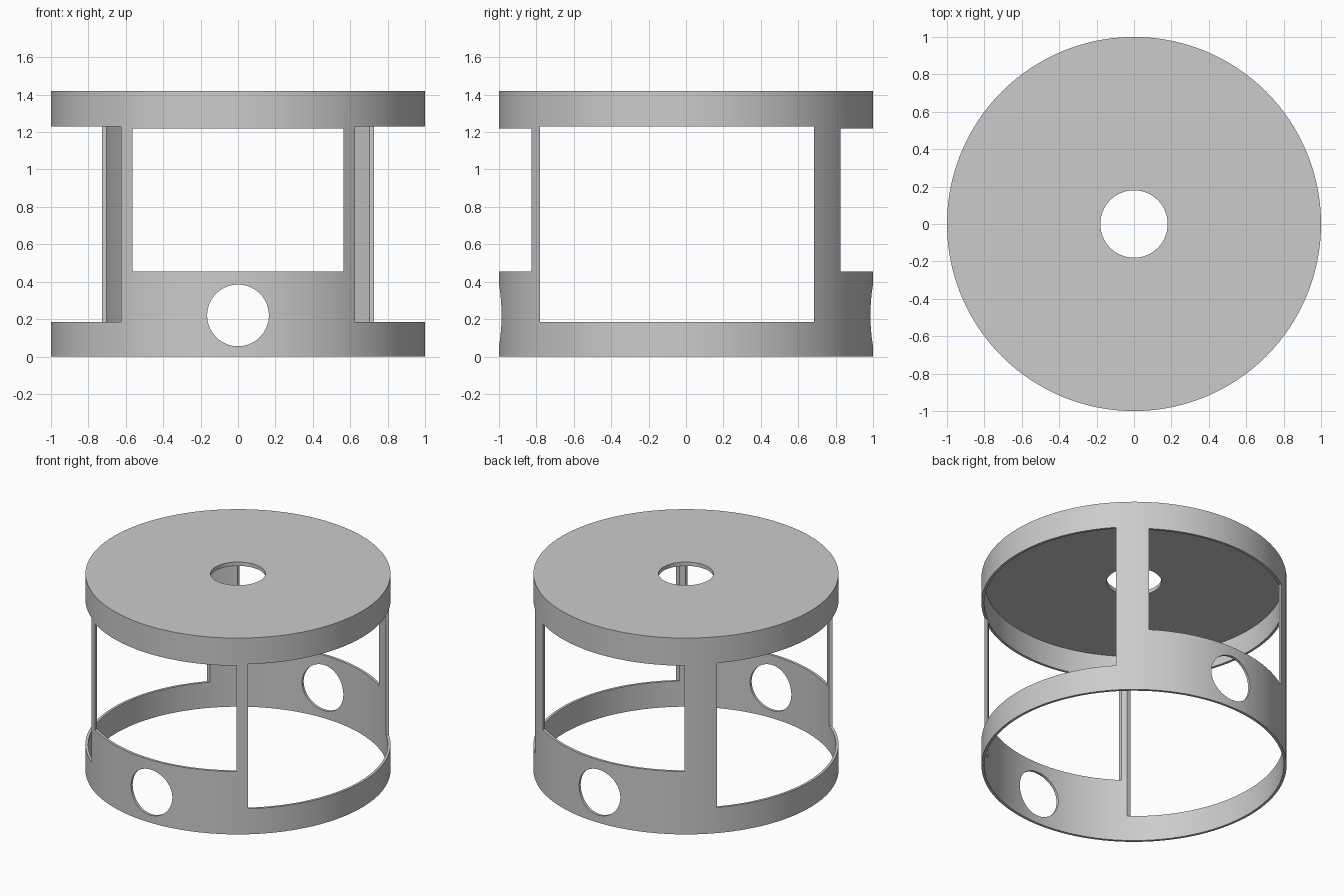
import bpy
import bmesh
import math
from mathutils import Matrix

old = bpy.data.objects.get("Cube")
if old:
    bpy.data.objects.remove(old, do_unlink=True)

HEIGHT, RADIUS, WALL, LID, BORE = 1.42, 1.0, 0.018, 0.028, 0.18
SEGMENTS = 128

grey = bpy.data.materials.new("plain_grey")
grey.use_nodes = True
colour = (0.6, 0.6, 0.6, 1)
grey.diffuse_color = colour
grey.node_tree.nodes["Principled BSDF"].inputs["Base Color"].default_value = colour


def make_object(name, bm):
    bmesh.ops.recalc_face_normals(bm, faces=bm.faces)
    mesh = bpy.data.meshes.new(name)
    bm.to_mesh(mesh)
    bm.free()
    mesh.materials.append(grey)
    obj = bpy.data.objects.new(name, mesh)
    bpy.context.collection.objects.link(obj)
    return obj


def box_cutter(name, low, high):
    bm = bmesh.new()
    bmesh.ops.create_cube(bm, size=1)
    for v in bm.verts:
        v.co = [a if c < 0 else b for c, a, b in zip(v.co, low, high)]
    return make_object(name, bm)


def round_cutter(name, z, radius):
    bm = bmesh.new()
    turn = Matrix.Translation((0, 0, z)) @ Matrix.Rotation(math.pi / 2, 4, "X")
    bmesh.ops.create_cone(bm, cap_ends=True, segments=64, radius1=radius,
                          radius2=radius, depth=3, matrix=turn)
    return make_object(name, bm)


# Thin drum, open below, with a bored lid: one closed profile turned about z
profile = [(RADIUS, 0), (RADIUS, HEIGHT), (BORE, HEIGHT), (BORE, HEIGHT - LID),
           (RADIUS - WALL, HEIGHT - LID), (RADIUS - WALL, 0)]
bm = bmesh.new()
rings = []
for r, z in profile:
    ring = bmesh.ops.create_circle(bm, segments=SEGMENTS, radius=r,
                                   matrix=Matrix.Translation((0, 0, z)))
    rings.append(ring["verts"])
for a, b in zip(rings, rings[1:] + rings[:1]):
    for i in range(SEGMENTS):
        j = (i + 1) % SEGMENTS
        bm.faces.new((a[i], a[j], b[j], b[i]))
drum = make_object("drum_housing", bm)

# Openings cut straight through: front to back, side to side, and round ports
cutters = [
    box_cutter("front_back_window", (-0.565, -2, 0.455), (0.565, 2, 1.22)),
    box_cutter("side_window", (-2, -0.78, 0.185), (2, 0.685, 1.23)),
    round_cutter("round_port", 0.22, 0.165),
]
bpy.ops.object.select_all(action="DESELECT")
bpy.context.view_layer.objects.active = drum
drum.select_set(True)
for cutter in cutters:
    mod = drum.modifiers.new(cutter.name, "BOOLEAN")
    mod.operation = "DIFFERENCE"
    mod.solver = "EXACT"
    mod.object = cutter
    bpy.ops.object.modifier_apply(modifier=mod.name)
    bpy.data.objects.remove(cutter, do_unlink=True)

bpy.ops.object.shade_smooth_by_angle(angle=math.radians(30))
